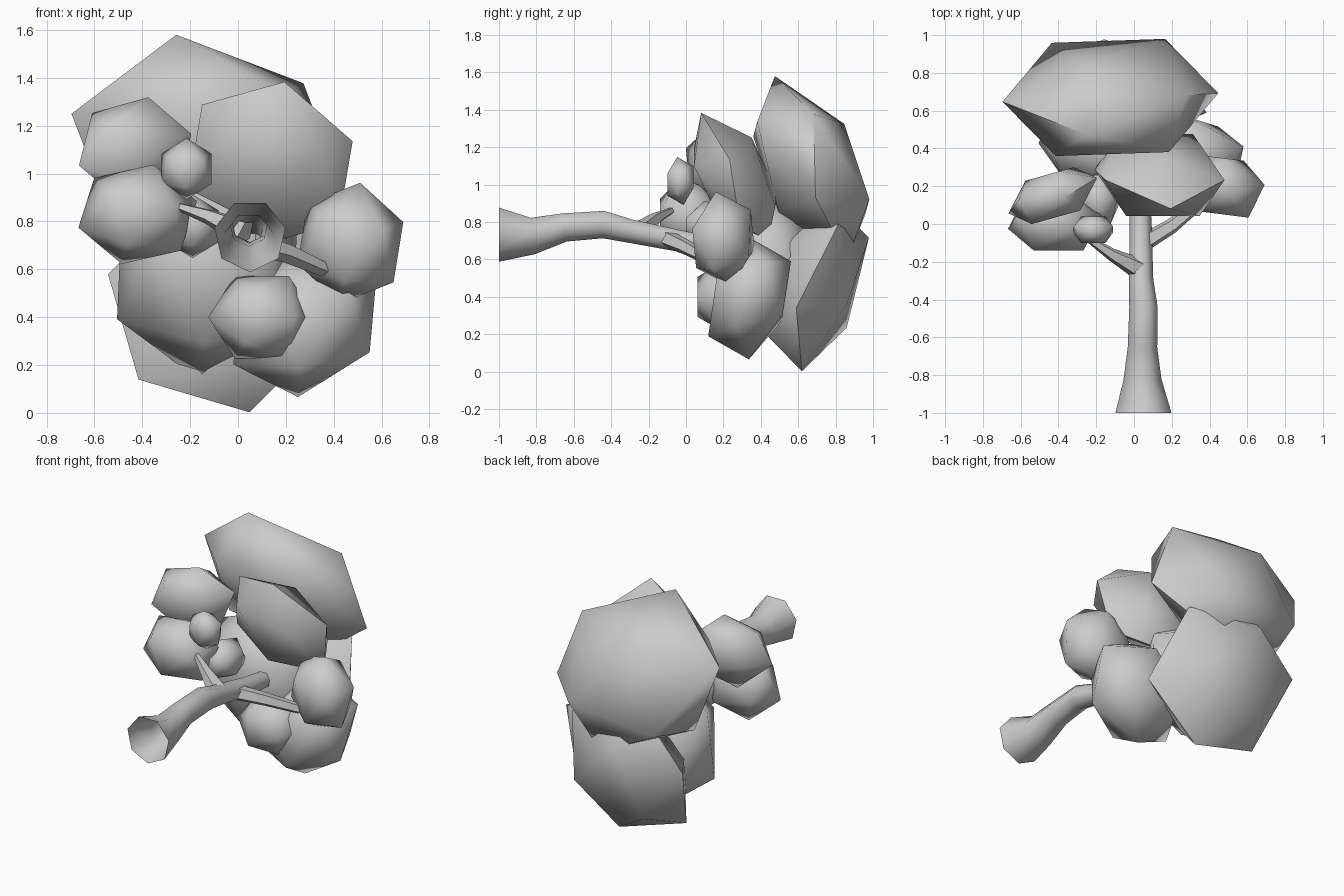
import bpy, bmesh, math
from mathutils import Vector

if "Cube" in bpy.data.objects:
    bpy.data.objects.remove(bpy.data.objects["Cube"])


def finish(name, bm, angle):
    me = bpy.data.meshes.new(name)
    bmesh.ops.recalc_face_normals(bm, faces=bm.faces)
    bm.to_mesh(me)
    bm.free()
    ob = bpy.data.objects.new(name, me)
    bpy.context.collection.objects.link(ob)
    bpy.ops.object.select_all(action='DESELECT')
    bpy.context.view_layer.objects.active = ob
    ob.select_set(True)
    bpy.ops.object.shade_smooth_by_angle(angle=math.radians(angle))
    return ob


def clump(name, centre, right, up, front, roll=0):
    """Icosahedron with a triangle facing front, stretched along three vectors."""
    c, u, v, n = map(Vector, (centre, right, up, front))
    bm = bmesh.new()
    for radius, depth, start in ((.607, .795, 30), (.982, .188, 90),
                                 (.982, -.188, 30), (.607, -.795, 90)):
        for k in range(3):
            a = math.radians(start + 120 * k + roll)
            bm.verts.new(c + radius * (math.cos(a) * u + math.sin(a) * v) + depth * n)
    bmesh.ops.convex_hull(bm, input=bm.verts)
    return finish(name, bm, 60)


def small_clump(name, centre, half, roll=0, yaw=0):
    hx, hy, hz = half
    return clump(name, centre, (hx / .94, yaw, 0), (0, 0, hz / .96), (0, -hy / .8, 0), roll)


def limb(name, path, sides, cap_start=False):
    """Tapered tube through (x, y, z, radius) stations."""
    bm = bmesh.new()
    pts = [Vector(p[:3]) for p in path]
    rings = []
    for i, p in enumerate(pts):
        d = (pts[min(i + 1, len(pts) - 1)] - pts[max(i - 1, 0)]).normalized()
        if i == 0 and not cap_start:
            d = Vector((0, 1, 0))
        side = d.cross(Vector((0, 0, 1))).normalized()
        top = side.cross(d)
        ring = []
        for k in range(sides):
            a = 2 * math.pi * k / sides - math.pi / 2
            ring.append(bm.verts.new(p + path[i][3] * (math.cos(a) * side + math.sin(a) * top)))
        rings.append(ring)
    for r0, r1 in zip(rings, rings[1:]):
        for k in range(sides):
            j = (k + 1) % sides
            bm.faces.new((r0[k], r0[j], r1[j], r1[k]))
    bm.faces.new(rings[-1])
    if cap_start:
        bm.faces.new(rings[0])
    return finish(name, bm, 55)


# Trunk, open at the base, and two side branches
limb("trunk", [(.05, -1, .74, .152), (.045, -.82, .73, .103), (.045, -.65, .775, .08),
               (.05, -.44, .79, .077), (.038, -.3, .755, .066), (.035, 0, .695, .06),
               (.03, .25, .66, .05)], 7)
limb("left_branch", [(.03, -.24, .75, .06), (-.12, -.16, .82, .034), (-.27, -.06, .87, .014)],
     5, True)
limb("right_branch", [(.05, -.1, .71, .05), (.2, -.01, .67, .042), (.36, .12, .60, .032)],
     5, True)

# Large crown clumps
clump("crown_top", (-.125, .67, 1.09), (.57, .02, .075), (-.149, -.136, .485), (.07, -.325, .075))
clump("crown_back", (-.08, .70, .46), (.47, 0, .118), (-.13, .13, .46), (0, -.25, .03))
clump("crown_right", (.135, .26, 1.04), (.37, 0, -.09), (.06, -.14, .35), (0, -.22, 0))
clump("crown_middle", (-.13, .45, .57), (.43, 0, -.05), (.02, -.06, .45), (0, -.28, 0))

clump("leaf_low_right", (.28, .34, .39), (.335, 0, .03), (.03, .05, .33), (0, -.24, 0))

# Smaller leaf clumps: centre, half size, roll, yaw
for name, centre, half, roll, yaw in (
        ("leaf_side", (.47, .20, .71), (.225, .15, .25), -10, -.03),
        ("leaf_bottom", (.10, .21, .40), (.215, .15, .195), -30, 0),
        ("leaf_left_upper", (-.43, .15, 1.10), (.235, .12, .22), -13, .07),
        ("leaf_left_lower", (-.42, .01, .83), (.245, .15, .21), -15, 0),
        ("leaf_left_tip", (-.215, -.03, 1.02), (.115, .07, .125), 0, 0),
        ("leaf_inner", (-.19, .13, .78), (.12, .13, .13), 0, 0)):
    small_clump(name, centre, half, roll, yaw)
